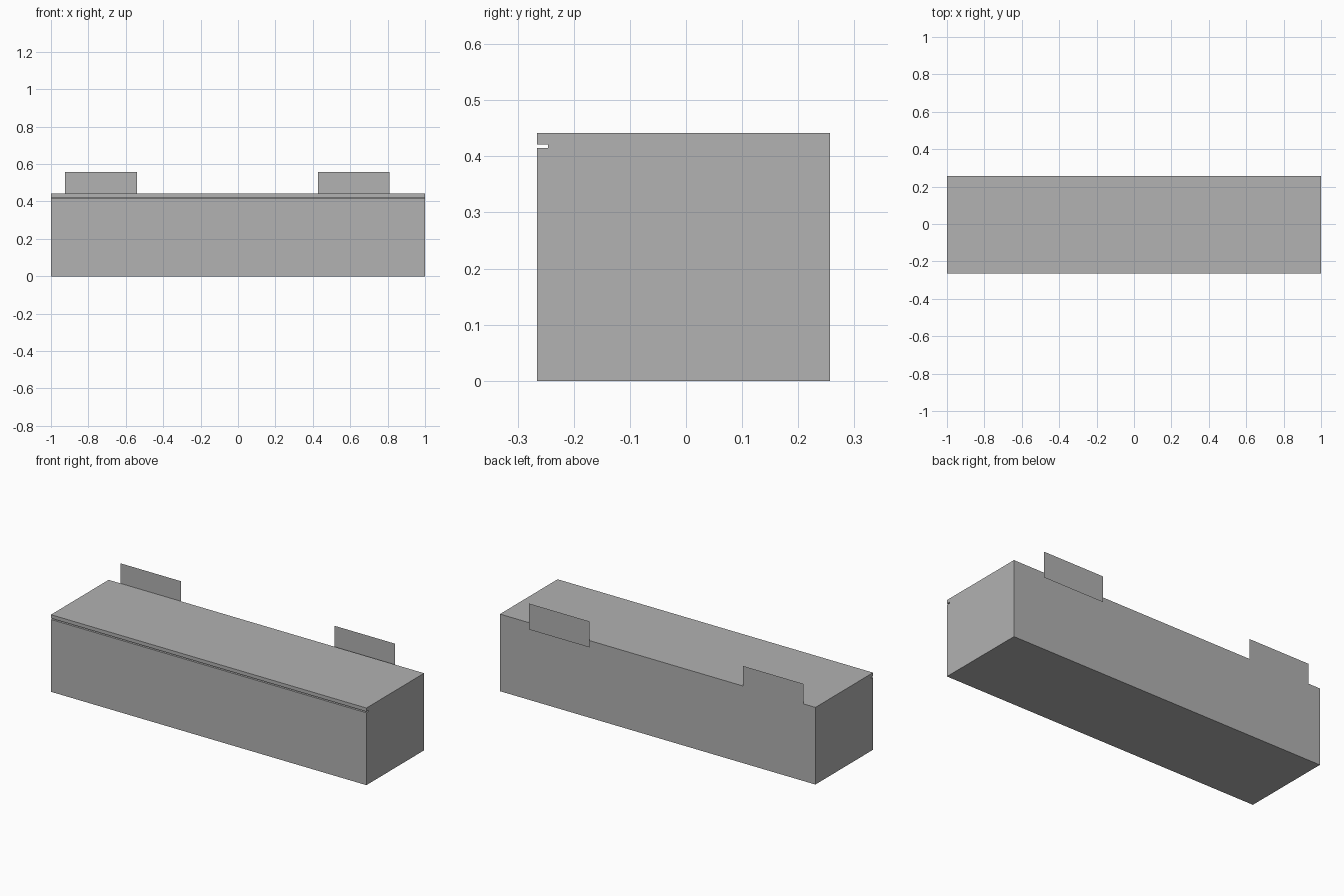
import bpy
import bmesh

cube = bpy.data.objects.get("Cube")
if cube:
    bpy.data.objects.remove(cube, do_unlink=True)

grey = bpy.data.materials.new("plain grey")
grey.use_nodes = True
grey.diffuse_color = (0.445, 0.445, 0.445, 1)
grey.node_tree.nodes["Principled BSDF"].inputs["Base Color"].default_value = grey.diffuse_color

FRONT, BACK, TOP = -0.2655, 0.2565, 0.442
SLOT_LOW, SLOT_HIGH, SLOT_DEPTH = 0.4145, 0.4215, 0.02


def make_part(name, outline, depth=None):
    """One face from an outline, extruded when a depth vector is given."""
    bm = bmesh.new()
    face = bm.faces.new([bm.verts.new(p) for p in outline])
    if depth:
        result = bmesh.ops.extrude_face_region(bm, geom=[face], use_keep_orig=True)
        moved = [v for v in result["geom"] if isinstance(v, bmesh.types.BMVert)]
        bmesh.ops.translate(bm, verts=moved, vec=depth)
        bmesh.ops.recalc_face_normals(bm, faces=bm.faces)
    mesh = bpy.data.meshes.new(name)
    bm.to_mesh(mesh)
    bm.free()
    mesh.materials.append(grey)
    obj = bpy.data.objects.new(name, mesh)
    bpy.context.collection.objects.link(obj)
    return obj


# Long body with a finger slot running under the front lip
section = [(FRONT, 0), (BACK, 0), (BACK, TOP), (FRONT, TOP),
           (FRONT, SLOT_HIGH), (FRONT + SLOT_DEPTH, SLOT_HIGH),
           (FRONT + SLOT_DEPTH, SLOT_LOW), (FRONT, SLOT_LOW)]
make_part("body", [(-1, y, z) for y, z in section], (2, 0, 0))


# Paper-thin mounting tabs standing up at the back
def tab(name, x0, x1, y, z0, z1=0.557):
    make_part(name, [(x1, y, z0), (x0, y, z0), (x0, y, z1), (x1, y, z1)])


tab("right_tab", -0.925, -0.54, BACK, TOP)
tab("left_tab", 0.427, 0.81, 0.2655, 0.408)
